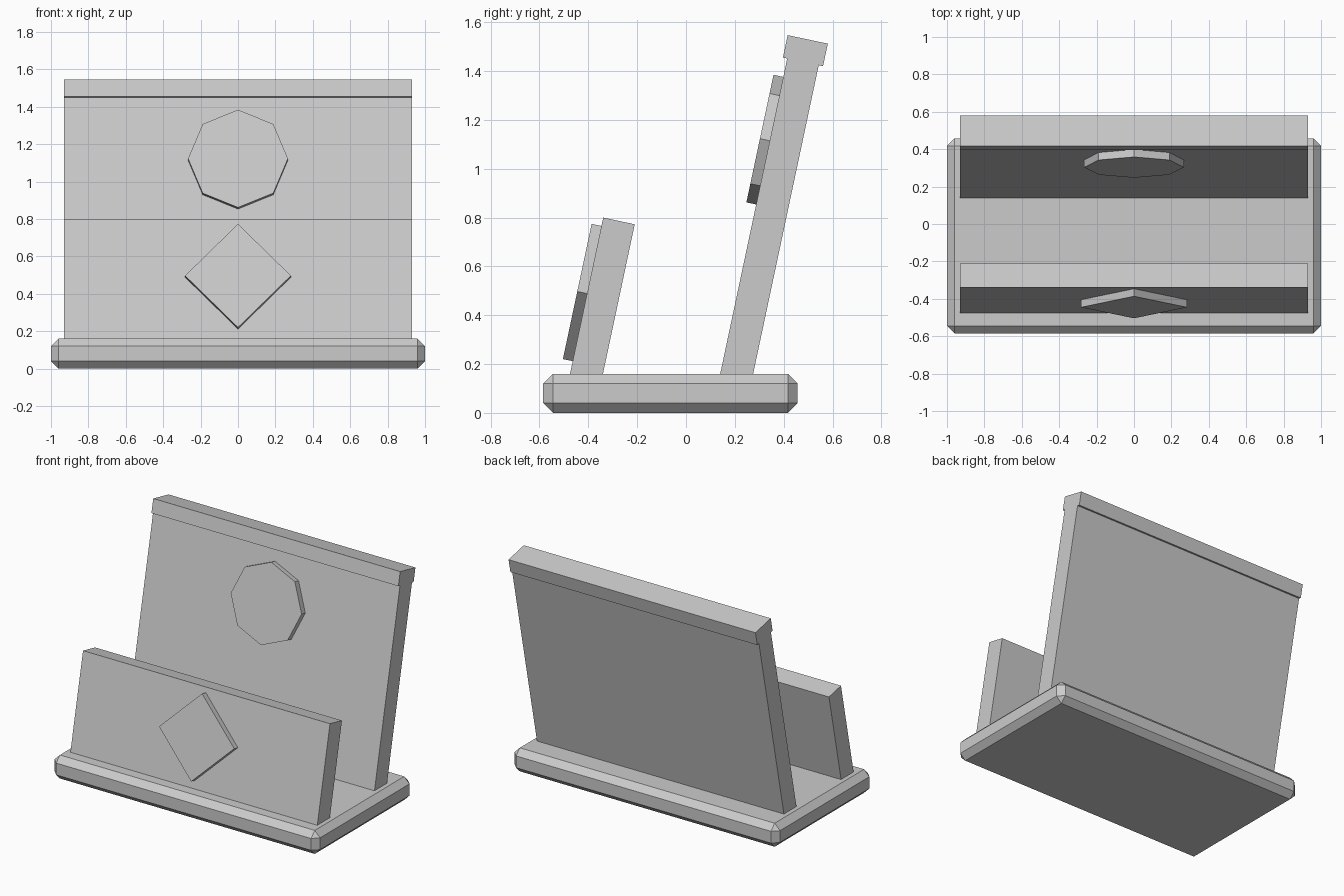
import bpy
import bmesh
from math import radians
from mathutils import Matrix, Vector

cube = bpy.data.objects.get("Cube")
if cube:
    bpy.data.objects.remove(cube, do_unlink=True)

BASE_TOP = 0.16
TILT = Matrix.Rotation(radians(-12), 4, 'X')
HALF_WIDTH = 0.93
THICK = 0.132
RELIEF = 0.041

grey = bpy.data.materials.new("light_grey")
grey.use_nodes = True
COLOUR = (0.6, 0.6, 0.6, 1)
grey.diffuse_color = COLOUR
bsdf = grey.node_tree.nodes["Principled BSDF"]
bsdf.inputs["Base Color"].default_value = COLOUR
bsdf.inputs["Roughness"].default_value = 0.8


def finish(name, bm, matrix=Matrix()):
    mesh = bpy.data.meshes.new(name)
    bm.to_mesh(mesh)
    bm.free()
    mesh.materials.append(grey)
    obj = bpy.data.objects.new(name, mesh)
    obj.matrix_world = matrix
    bpy.context.collection.objects.link(obj)
    return obj


def box(name, low, high, matrix=Matrix()):
    low, high = Vector(low), Vector(high)
    bm = bmesh.new()
    place = Matrix.Translation((low + high) / 2) @ Matrix.Diagonal((high - low).to_4d())
    bmesh.ops.create_cube(bm, size=1, matrix=place)
    return finish(name, bm, matrix)


def medallion(name, sides, radius, height, matrix):
    # Flat prism standing proud of a panel's front face, one corner up
    bm = bmesh.new()
    place = Matrix.Translation((0, -RELIEF / 2, height)) @ Matrix.Rotation(radians(90), 4, 'X')
    bmesh.ops.create_cone(bm, cap_ends=True, segments=sides, radius1=radius,
                          radius2=radius, depth=RELIEF, matrix=place)
    return finish(name, bm, matrix)


def panel(name, foot_y, height):
    # Leaning slab whose foot is sunk into the base; returns its frame
    frame = Matrix.Translation((0, foot_y, BASE_TOP)) @ TILT
    box(name, (-HALF_WIDTH, 0, -0.06), (HALF_WIDTH, THICK, height), frame)
    return frame


# Chamfered base
base = box("base", (-1, -0.585, 0), (1, 0.457, BASE_TOP))
chamfer = base.modifiers.new("chamfer", 'BEVEL')
chamfer.width = 0.04
chamfer.segments = 1

# Low front panel with diamond
front = panel("front_panel", -0.475, 0.654)
medallion("front_diamond", 4, 0.283, 0.336, front)

# Tall back panel with octagon and top rail
back = panel("back_panel", 0.14, 1.36)
medallion("back_octagon", 8, 0.267, 0.976, back)
box("top_rail", (-HALF_WIDTH, -0.018, 1.32), (HALF_WIDTH, THICK + 0.018, 1.414), back)
